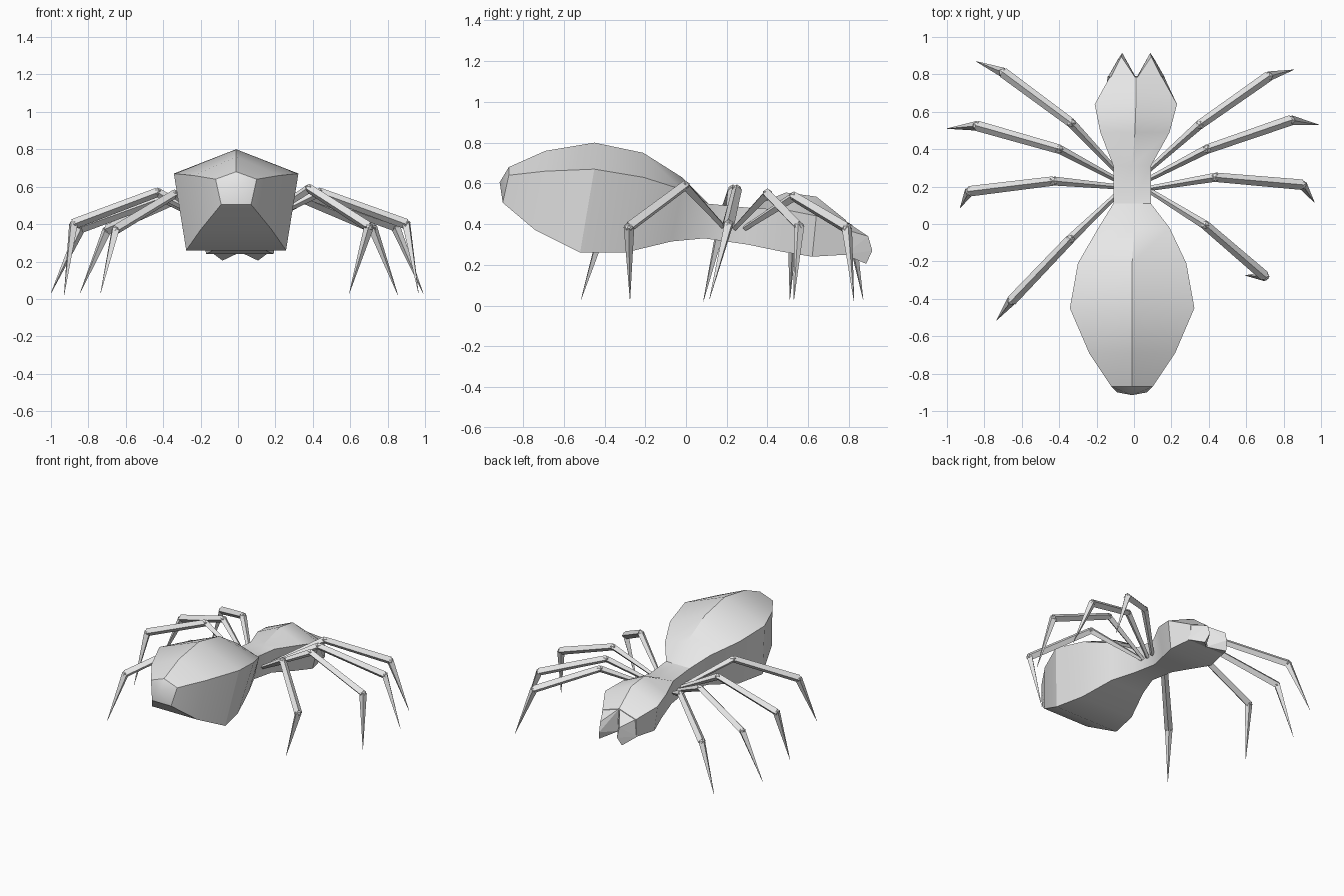
import bpy
import bmesh
from mathutils import Vector, Matrix

if "Cube" in bpy.data.objects:
    bpy.data.objects.remove(bpy.data.objects["Cube"])

GREY = (0.8, 0.8, 0.8, 1)
grey = bpy.data.materials.new("plain_grey")
grey.use_nodes = True
grey.diffuse_color = GREY
grey.node_tree.nodes["Principled BSDF"].inputs["Base Color"].default_value = GREY


def finish(bm, name, smooth=False):
    bmesh.ops.recalc_face_normals(bm, faces=bm.faces)
    mesh = bpy.data.meshes.new(name)
    bm.to_mesh(mesh)
    bm.free()
    mesh.materials.append(grey)
    obj = bpy.data.objects.new(name, mesh)
    bpy.context.collection.objects.link(obj)
    if smooth:
        bpy.ops.object.select_all(action='DESELECT')
        obj.select_set(True)
        bpy.context.view_layer.objects.active = obj
        bpy.ops.object.shade_smooth_by_angle(angle=0.52)
    return obj


# Body: five-sided rings of
# (centre x, y, bottom y, half width, ridge z, shoulder z, bottom z, bottom half width)
rings = [
    (-.01, -.87, -.90, .11, .68, .64, .505, .08),
    (-.01, -.69, -.74, .23, .76, .66, .37, .19),
    (-.01, -.45, -.52, .333, .80, .67, .26, .267),
    (-.01, -.21, -.30, .29, .75, .63, .26, .22),
    (0, -.02, -.07, .19, .63, .57, .315, .14),
    (-.01, .11, .09, .10, .50, .50, .33, .08),
    (-.01, .31, .30, .10, .48, .48, .30, .08),
    (.005, .49, .47, .185, .555, .47, .265, .13),
    (.01, .64, .62, .22, .535, .44, .24, .18),
    (.01, .785, .79, .14, .42, .375, .25, .15),
]
bm = bmesh.new()
loops = []
for cx, y, yb, w, ridge, side, low, wb in rings:
    points = [(cx, y, ridge), (cx + w, y, side), (cx + wb, yb, low),
              (cx - wb, yb, low), (cx - w, y, side)]
    loops.append([bm.verts.new(p) for p in points])
for a, b in zip(loops, loops[1:]):
    for i in range(5):
        j = (i + 1) % 5
        bm.faces.new((a[i], a[j], b[j], b[i]))
bm.faces.new(loops[-1])
# Blunt point closing the abdomen
tip = bm.verts.new((-.01, -.915, .605))
for i in range(5):
    bm.faces.new((loops[0][i], loops[0][(i + 1) % 5], tip))
finish(bm, "body", smooth=True)

# Jaws: a pair of wedges with a notch between them
for name, side in (("left_jaw", 1), ("right_jaw", -1)):
    bm = bmesh.new()
    for x, y, z in [(0, .775, .42), (.14, .775, .375), (.155, .78, .25), (0, .78, .25),
                    (.08, .895, .34), (.075, .915, .27), (.095, .885, .205)]:
        bm.verts.new((.012 + side * x, y, z))
    bmesh.ops.convex_hull(bm, input=bm.verts)
    finish(bm, name)


# Legs: four-sided tapered segments, ridge uppermost
def segment(bm, a, b, r0, r1):
    a, b = Vector(a), Vector(b)
    d = b - a
    turn = d.to_track_quat('Z', 'Y').to_matrix().to_4x4()
    bmesh.ops.create_cone(bm, cap_ends=True, segments=4, radius1=r0, radius2=r1,
                          depth=d.length, matrix=Matrix.Translation((a + b) / 2) @ turn)


# Hip, knee, ankle and tip of every leg
legs = {
    "left_leg_1": [(.08, .29, .38), (.35, .53, .535), (.72, .79, .38), (.855, .825, .02)],
    "left_leg_2": [(.08, .24, .38), (.39, .40, .55), (.84, .555, .39), (.99, .53, .03)],
    "left_leg_3": [(.08, .19, .39), (.435, .25, .57), (.90, .21, .40), (.965, .115, .03)],
    "left_leg_4": [(.08, .18, .39), (.38, -.005, .59), (.70, -.28, .385), (.595, -.275, .03)],
    "right_leg_1": [(-.1, .29, .38), (-.335, .54, .53), (-.70, .81, .37), (-.845, .87, .03)],
    "right_leg_2": [(-.1, .24, .38), (-.40, .40, .54), (-.84, .525, .38), (-1, .51, .03)],
    "right_leg_3": [(-.1, .20, .39), (-.43, .23, .57), (-.88, .175, .40), (-.93, .085, .02)],
    "right_leg_4": [(-.1, .15, .39), (-.34, -.08, .56), (-.655, -.41, .37), (-.735, -.515, .03)],
}
for name, (hip, knee, ankle, toe) in legs.items():
    bm = bmesh.new()
    segment(bm, hip, knee, .014, .024)
    segment(bm, knee, ankle, .025, .028)
    segment(bm, ankle, toe, .026, .001)
    # Small knobs covering the joints
    for joint in (knee, ankle):
        bmesh.ops.create_icosphere(bm, subdivisions=1, radius=.025,
                                   matrix=Matrix.Translation(joint))
    finish(bm, name)
